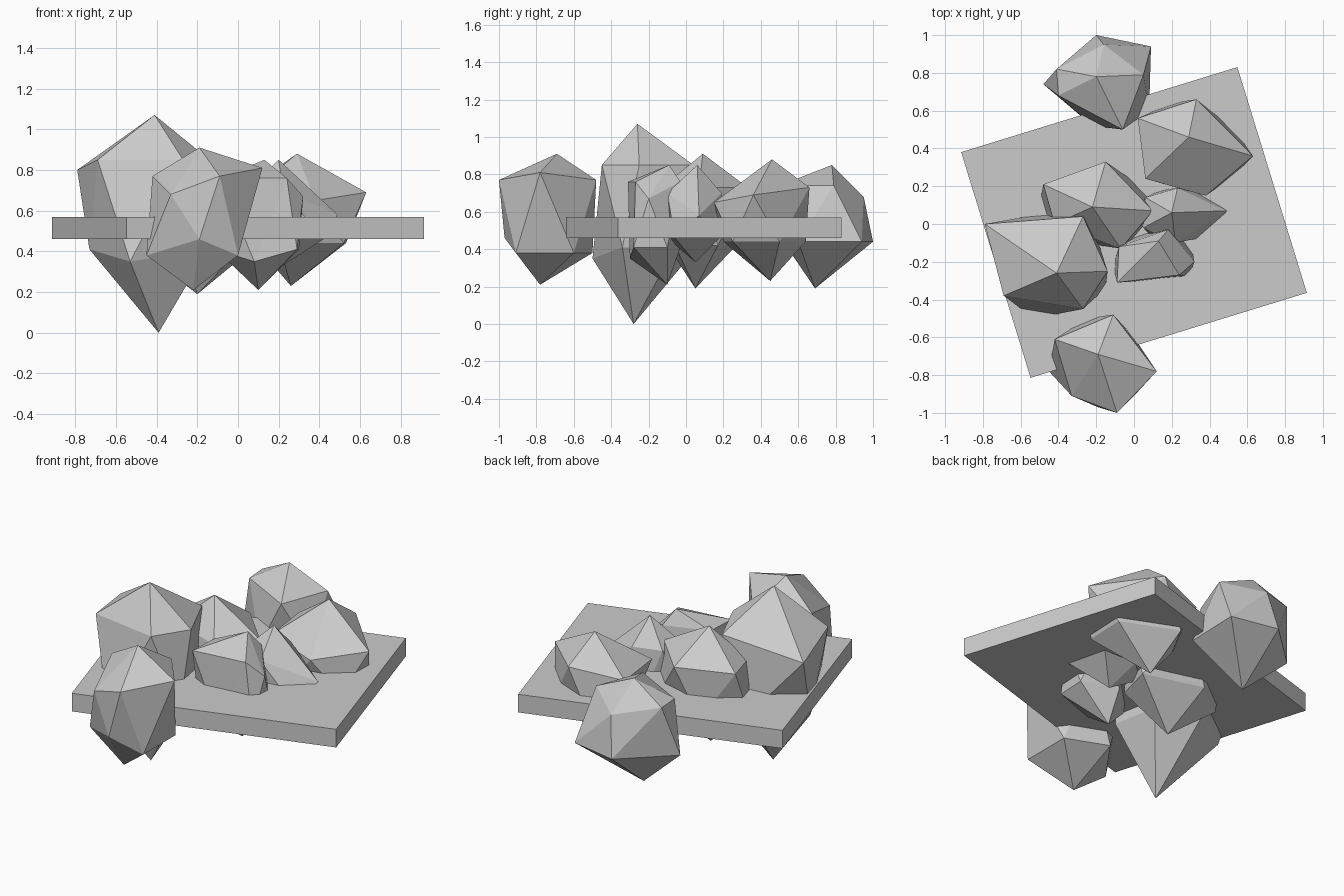
import bpy
import bmesh
from math import radians
from mathutils import Vector

UNIT = 0.01  # rock outlines are given in hundredths

starter = bpy.data.objects.get("Cube")
if starter:
    bpy.data.objects.remove(starter, do_unlink=True)

stone = bpy.data.materials.new("stone_grey")
stone.use_nodes = True
grey = (0.6, 0.6, 0.6, 1.0)
stone.diffuse_color = grey
stone.node_tree.nodes["Principled BSDF"].inputs["Base Color"].default_value = grey


def add_object(name, bm):
    """Turn a bmesh into a flat shaded grey object."""
    bmesh.ops.recalc_face_normals(bm, faces=bm.faces)
    mesh = bpy.data.meshes.new(name)
    bm.to_mesh(mesh)
    bm.free()
    mesh.materials.append(stone)
    obj = bpy.data.objects.new(name, mesh)
    bpy.context.collection.objects.link(obj)
    return obj


def add_rock(name, top, bottom, upper, lower, upper_z, lower_z):
    """Twenty sided rock: two five point cross-sections between two tips.
    A cross-section point may carry its own height as a third value."""
    bm = bmesh.new()

    def vert(point, height=0):
        x, y, z = (*point, height)[:3]
        return bm.verts.new(Vector((x, y, z)) * UNIT)

    tip, foot = vert(top), vert(bottom)
    high = [vert(p, upper_z) for p in upper]
    low = [vert(p, lower_z) for p in lower]
    for i in range(5):
        j = (i + 1) % 5
        bm.faces.new((tip, high[i], high[j]))
        bm.faces.new((high[i], low[i], high[j]))
        bm.faces.new((low[i], low[j], high[j]))
        bm.faces.new((foot, low[j], low[i]))
    return add_object(name, bm)


# Slab that the rocks pass through
bm = bmesh.new()
bmesh.ops.create_cube(bm, size=1.0)
slab = add_object("ground_slab", bm)
slab.scale = (1.53, 1.25, 0.11)
slab.rotation_euler.z = radians(17.1)
slab.location = (0, 0.008, 0.515)

# Rocks overhanging the back and front edges
add_rock("back_rock", top=(-20, 78, 85), bottom=(-20, 69, 19),
         upper=[(5, 79), (-16, 95, 68), (-41, 82), (-40, 68), (-6, 50)],
         lower=[(9, 94), (-20, 100), (-48, 74), (-22, 52), (8, 60)],
         upper_z=74, lower_z=44)

add_rock("front_rock", top=(-19, -69, 91), bottom=(-22, -78, 21),
         upper=[(12, -78, 81), (-11, -48), (-42, -61), (-33, -91, 68), (-9, -100)],
         lower=[(0, -60), (-25, -50), (-45, -78), (-19, -97, 46), (0, -91)],
         upper_z=77, lower_z=38)

# Largest rock, reaching down to the lowest point
add_rock("tall_rock", top=(-41, -26, 107), bottom=(-39, -28, 0),
         upper=[(-14, -25), (-27, 4), (-79, 0, 80), (-69, -38), (-27, -45)],
         lower=[(-20, -6), (-45, 6), (-73, -15), (-53, -50, 35), (-15, -34)],
         upper_z=85, lower_z=41)

# Rocks across the middle of the slab
add_rock("wide_rock", top=(29, 46, 88), bottom=(26, 45, 23),
         upper=[(63, 36), (33, 66, 73), (2, 56), (6, 24), (38, 15, 65)],
         lower=[(53, 50), (20, 64), (8, 42), (20, 20), (52, 25)],
         upper_z=69, lower_z=44)

add_rock("middle_rock", top=(-22, 9, 91), bottom=(-20, 5, 19),
         upper=[(10, 7), (-15, 33), (-48, 21), (-42, 0), (-7, -13)],
         lower=[(8, 17), (-28, 27), (-50, 10), (-27, -10), (2, -6)],
         upper_z=73, lower_z=42)

add_rock("pointed_rock", top=(20, 6, 85), bottom=(22, 5, 33),
         upper=[(49, 7, 58), (23, 19), (6, 14), (5, -2), (22, -10)],
         lower=[(36, 18), (14, 18), (0, 5), (12, -10), (42, -6)],
         upper_z=70, lower_z=46)

add_rock("small_rock", top=(13, -9, 85), bottom=(10, -10, 21),
         upper=[(32, -20, 67), (18, -3), (-8, -12), (-9, -31), (24, -27)],
         lower=[(30, -10), (8, -3), (-11, -22), (8, -30, 35), (29, -28)],
         upper_z=76, lower_z=41)
